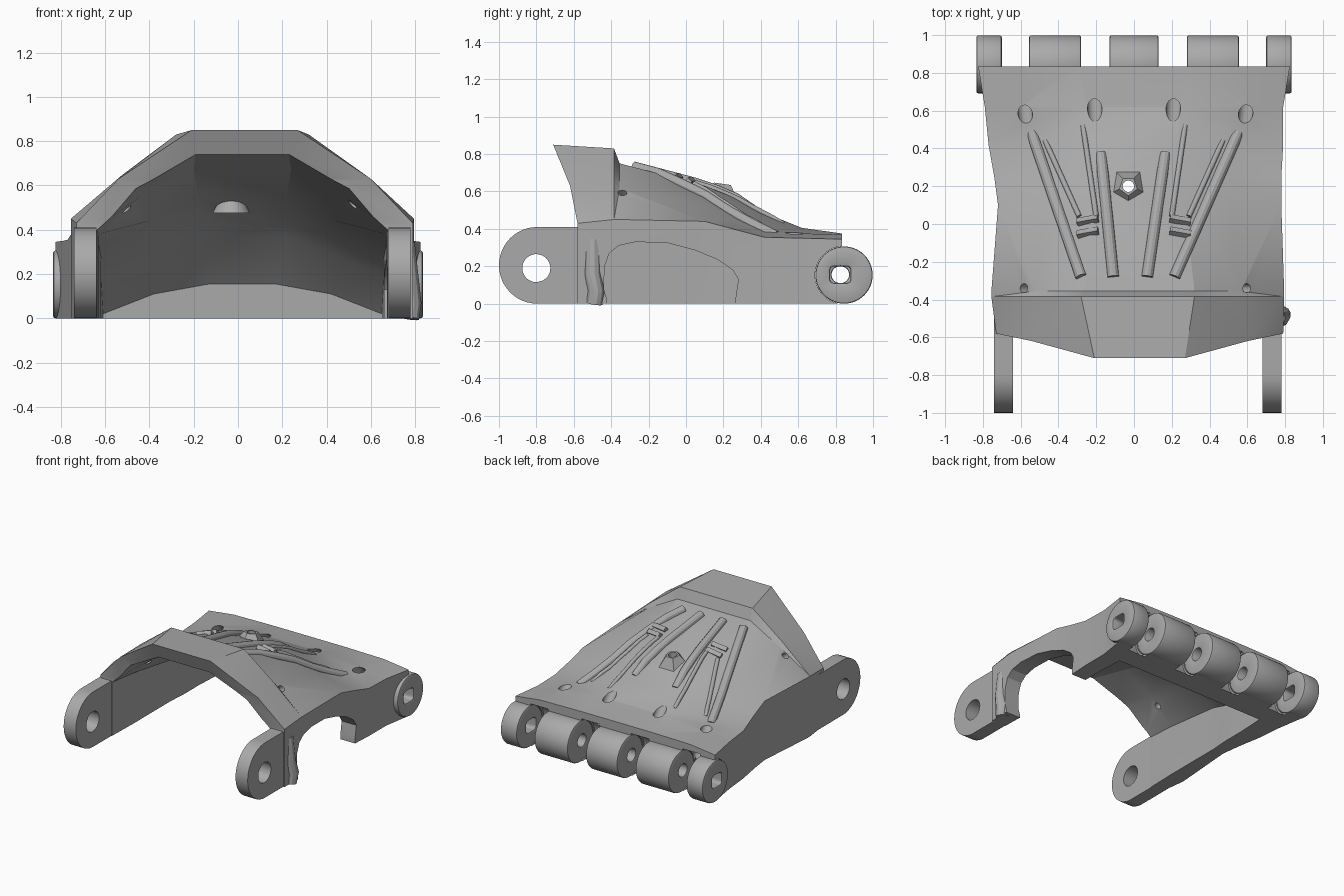
import bpy, bmesh, math
from mathutils import Vector

cube = bpy.data.objects.get("Cube")
if cube:
    bpy.data.objects.remove(cube)

grey = bpy.data.materials.new("plain_grey")
grey.use_nodes = True
grey.diffuse_color = (0.4, 0.4, 0.4, 1)
grey.node_tree.nodes["Principled BSDF"].inputs["Base Color"].default_value = (0.4, 0.4, 0.4, 1)


def make(name, bm):
    bmesh.ops.recalc_face_normals(bm, faces=bm.faces)
    mesh = bpy.data.meshes.new(name)
    bm.to_mesh(mesh)
    bm.free()
    mesh.materials.append(grey)
    ob = bpy.data.objects.new(name, mesh)
    bpy.context.collection.objects.link(ob)
    return ob


def select(ob):
    bpy.ops.object.select_all(action='DESELECT')
    ob.select_set(True)
    bpy.context.view_layer.objects.active = ob


def combine(ob, tool, op='DIFFERENCE'):
    mod = ob.modifiers.new("combine", 'BOOLEAN')
    mod.operation, mod.object, mod.solver = op, tool, 'EXACT'
    select(ob)
    bpy.ops.object.modifier_apply(modifier=mod.name)
    bpy.data.objects.remove(tool)


def rod(name, a, b, r, r2=None, sides=40):
    a, b = Vector(a), Vector(b)
    bm = bmesh.new()
    bmesh.ops.create_cone(bm, cap_ends=True, segments=sides, radius1=r,
                          radius2=r if r2 is None else r2, depth=(b - a).length)
    turn = (b - a).to_track_quat('Z', 'Y').to_matrix().to_4x4()
    turn.translation = (a + b) / 2
    bm.transform(turn)
    return make(name, bm)


def prism(name, outline, x0, x1):
    """Closed solid from a (y, z) outline run along x."""
    bm = bmesh.new()
    a, b = [[bm.verts.new((x, y, z)) for y, z in outline] for x in (x0, x1)]
    for i in range(len(a)):
        bm.faces.new((a[i - 1], a[i], b[i], b[i - 1]))
    bm.faces.new(a)
    bm.faces.new(b)
    return make(name, bm)


def pierced_plate(name, outline, x0, x1, centre, ry, rz, power=2):
    """Plate along x with a (y, z) outline and a rounded hole through it."""
    cy, cz = centre
    inner = []
    for y, z in outline:
        a = math.atan2(z - cz, y - cy)
        r = (abs(math.cos(a) / ry) ** power + abs(math.sin(a) / rz) ** power) ** (-1 / power)
        inner.append((cy + r * math.cos(a), cz + r * math.sin(a)))
    bm = bmesh.new()
    loops = [[bm.verts.new((x, y, z)) for y, z in pts]
             for x, pts in ((x0, outline), (x1, outline), (x1, inner), (x0, inner))]
    for k in range(4):
        p, q = loops[k - 1], loops[k]
        for i in range(len(p)):
            bm.faces.new((p[i - 1], p[i], q[i], q[i - 1]))
    return make(name, bm)


def loft(name, stations, floor, lean=(0, 0, 0, 0)):
    """Skin arch sections: y, centre, wall, wall top, shoulder x, z, crown x, z."""
    bm = bmesh.new()
    rings = []
    for i, (y, c, w, zs, m, zm, t, zt) in enumerate(stations):
        half = [(w, floor), (w, zs), (m, zm), (t, zt)]
        ys = [y + (d if i == 0 else 0) for d in lean]
        pts = [(c + x, q, z) for (x, z), q in zip(half, ys)]
        pts += [(c - x, q, z) for (x, z), q in reversed(list(zip(half, ys)))]
        rings.append([bm.verts.new(p) for p in pts])
    for a, b in zip(rings, rings[1:]):
        for i in range(len(a)):
            j = (i + 1) % len(a)
            bm.faces.new((a[i], a[j], b[j], b[i]))
    for ring in (rings[0], rings[-1]):
        for i in range(3):
            bm.faces.new((ring[i], ring[i + 1], ring[6 - i], ring[7 - i]))
    bmesh.ops.triangulate(bm, faces=bm.faces)
    return make(name, bm)


def tube(name, points, r):
    curve = bpy.data.curves.new(name, 'CURVE')
    curve.dimensions, curve.bevel_depth, curve.use_fill_caps = '3D', r, True
    line = curve.splines.new('POLY')
    line.points.add(len(points) - 1)
    for p, q in zip(line.points, points):
        p.co = (*q, 1)
    ob = bpy.data.objects.new(name, curve)
    bpy.context.collection.objects.link(ob)
    select(ob)
    bpy.ops.object.convert(target='MESH')
    ob = bpy.context.object
    ob.data.materials.clear()
    ob.data.materials.append(grey)
    return ob


# Arched shell with a raised front band and a flat rear slab
shell = loft("palm_shell", [
    (-0.58, 0.03, 0.76, 0.43, 0.57, 0.63, 0.24, 0.85),
    (-0.385, 0.02, 0.775, 0.45, 0.54, 0.65, 0.30, 0.83),
    (-0.355, 0.02, 0.775, 0.45, 0.54, 0.62, 0.30, 0.75),
    (0.10, 0.03, 0.75, 0.44, 0.48, 0.52, 0.24, 0.63),
    (0.25, 0.02, 0.76, 0.40, 0.50, 0.45, 0.22, 0.57),
    (0.42, 0.01, 0.78, 0.355, 0.54, 0.385, 0.22, 0.485),
    (0.62, 0.0, 0.79, 0.35, 0.60, 0.375, 0.25, 0.405),
    (0.835, 0.0, 0.825, 0.345, 0.62, 0.37, 0.30, 0.375)], 0, (0, 0, -0.04, -0.13))

# Centre boss, above and below the ceiling
combine(shell, rod("boss", (-0.03, 0.18, 0.5), (-0.03, 0.2, 0.64), 0.16, 0.05, 5), 'UNION')
combine(shell, loft("cavity", [
    (-1.2, 0.02, 0.66, 0.41, 0.49, 0.60, 0.21, 0.75),
    (-0.71, 0.02, 0.66, 0.41, 0.49, 0.60, 0.21, 0.75),
    (-0.35, 0.02, 0.65, 0.38, 0.46, 0.55, 0.22, 0.67),
    (0.10, 0.02, 0.65, 0.33, 0.42, 0.44, 0.20, 0.55),
    (0.25, 0.02, 0.64, 0.28, 0.43, 0.37, 0.20, 0.48),
    (0.42, 0.02, 0.64, 0.20, 0.45, 0.27, 0.20, 0.37),
    (0.62, 0.02, 0.63, 0.02, 0.40, 0.11, 0.15, 0.155)], -0.1))
combine(shell, rod("lower_boss", (-0.03, 0.2, 0.475), (-0.03, 0.2, 0.56), 0.085, 0.04), 'UNION')
combine(shell, rod("boss_hole", (-0.03, 0.2, 0.3), (-0.03, 0.2, 0.8), 0.03))

# Thumb opening in the left wall, with a flared foot in front of it
combine(shell, prism("opening", [
    (-0.42, -0.1), (-0.425, 0.03), (-0.44, 0.08), (-0.435, 0.2), (-0.41, 0.27), (-0.36, 0.31),
    (-0.27, 0.33), (-0.1, 0.325), (0.05, 0.285), (0.17, 0.235), (0.25, 0.18), (0.28, 0.13),
    (0.265, 0.03), (0.265, -0.1)], 0.5, 1))
tube("opening_foot", [(0.775, -0.49, 0.0), (0.785, -0.48, 0.07), (0.775, -0.5, 0.16),
                      (0.755, -0.5, 0.34)], 0.045)

# Cord holes: through the band, and from the slab down to the knuckle gaps
for x0, x1 in ((-0.145, -0.25), (-0.045, -0.1), (0.057, 0.06), (0.16, 0.2)):
    combine(shell, rod("band_hole", (x0, -0.8, 0.81), (x1, -0.3, 0.775), 0.035))
for x, y in ((-0.565, 0.57), (-0.205, 0.62), (0.205, 0.62), (0.58, 0.57)):
    combine(shell, rod("cord_hole", (x, y - 0.09, 0.52), (x * 1.05, y + 0.18, 0.14), 0.038))
for x in (-0.61, 0.605):
    combine(shell, rod("side_hole", (x * 0.75, -0.34, 0.45), (x * 1.2, -0.34, 0.72), 0.024))

# Groove that seats the knuckles, deeper at the finger gaps
combine(shell, rod("groove", (-1, 0.845, 0.153), (1, 0.845, 0.153), 0.155, sides=56))
for x0, x1 in ((-0.70, -0.555), (-0.28, -0.13), (0.13, 0.28), (0.555, 0.70)):
    combine(shell, rod("gap", (x0, 0.845, 0.153), (x1, 0.845, 0.153), 0.168, sides=56))

# Small holes along the underside
spots = [(i * 0.14, 0.655) for i in range(-4, 5)]
spots += [(-0.68, y) for y in (-0.5, -0.42, -0.34, -0.1, -0.02, 0.06, 0.5)]
spots += [(0.71, y) for y in (-0.53, 0.36, 0.46)]
for x, y in spots:
    combine(shell, rod("pin_hole", (x, y, -0.05), (x, y, 0.12), 0.018, sides=16))

# Knuckles: three round barrels, and slotted side plates
circle = [(0.845 + 0.153 * math.cos(a), 0.153 + 0.153 * math.sin(a))
          for a in (math.tau * k / 56 for k in range(56))]
for i, (x0, x1) in enumerate(((-0.835, -0.70), (-0.555, -0.28), (-0.13, 0.13),
                              (0.28, 0.555), (0.70, 0.835))):
    slotted = abs(x0 + x1) > 1
    knuckle = pierced_plate(f"knuckle_{i + 1}", circle, x0, x1, (0.825, 0.155),
                            0.055 if slotted else 0.047, 0.045, 5 if slotted else 2)
    bevel = knuckle.modifiers.new("bevel", 'BEVEL')
    bevel.width, bevel.segments, bevel.limit_method = 0.01, 2, 'ANGLE'
    select(knuckle)
    bpy.ops.object.modifier_apply(modifier="bevel")

# Wrist lugs
rim = [(-0.795 + 0.205 * math.cos(a), 0.205 + 0.205 * math.sin(a))
       for a in (math.pi * (0.5 + k / 24) for k in range(25))]
rim += [(y, 0) for y in (-0.7, -0.6, -0.5)]
rim += [(-0.5, z) for z in (0.1, 0.2, 0.3)]
rim += [(y, 0.41) for y in (-0.5, -0.6, -0.7)]
for side, x0, x1 in (("right", -0.74, -0.64), ("left", 0.68, 0.78)):
    pierced_plate(f"{side}_wrist_lug", rim, x0, x1, (-0.8, 0.19), 0.075, 0.075)

# Raised cord ridges, fins and brackets laid on the shell
bpy.context.view_layer.update()


def on_shell(x, y, lift):
    hit, spot, _, _ = shell.ray_cast((x, y, 2), (0, 0, -1))
    return (x, y, spot.z + lift)


def ridge(name, a, b, r, lift, steps=6):
    pts = [Vector(a).lerp(Vector(b), k / steps) for k in range(steps + 1)]
    return tube(name, [on_shell(p.x, p.y, lift if k < steps else -r * 0.7)
                       for k, p in enumerate(pts)], r)


for i, (a, b) in enumerate((((-0.28, -0.28), (-0.54, 0.48)), ((-0.11, -0.28), (-0.175, 0.37)),
                            ((0.07, -0.28), (0.165, 0.37)), ((0.215, -0.28), (0.55, 0.48)))):
    ridge(f"cord_ridge_{i + 1}", a, b, 0.03, 0.0)
for side, s in (("right", -1), ("left", 1)):
    ridge(f"{side}_fin", (s * 0.2, 0.04), (s * 0.27, 0.52), 0.014, 0.004)
    ridge(f"{side}_outer_fin", (s * 0.29, 0.04), (s * 0.47, 0.44), 0.014, 0.004)
    for k, y in enumerate((-0.045, 0.02)):
        p, q = on_shell(s * 0.19, y + 0.01, 0.01), on_shell(s * 0.30, y - 0.01, 0.01)
        rod(f"{side}_bracket_bar_{k + 1}", p, q, 0.022, sides=4)

# Smooth shading with sharp creases
for ob in list(bpy.context.scene.objects):
    if ob.type == 'MESH':
        select(ob)
        bpy.ops.object.shade_smooth_by_angle(angle=math.radians(25))
